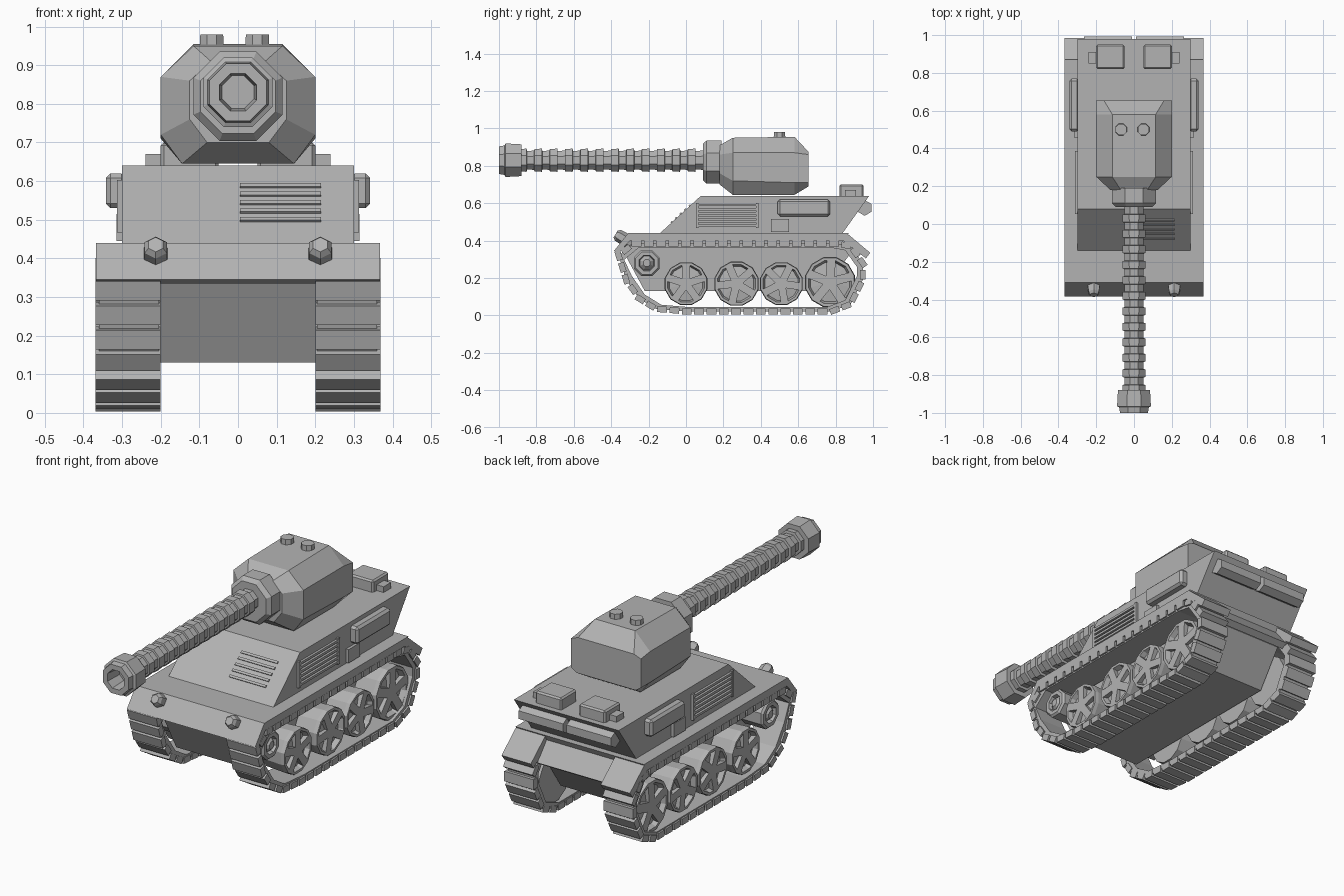
import bpy, bmesh, math
from mathutils import Vector, Matrix

cube = bpy.data.objects.get("Cube")
if cube:
    bpy.data.objects.remove(cube, do_unlink=True)

grey = bpy.data.materials.new("armour grey")
grey.use_nodes = True
COLOUR = (0.45, 0.45, 0.45, 1)
grey.diffuse_color = COLOUR
grey.node_tree.nodes["Principled BSDF"].inputs["Base Color"].default_value = COLOUR


def finish(name, bm):
    bmesh.ops.recalc_face_normals(bm, faces=bm.faces)
    mesh = bpy.data.meshes.new(name)
    bm.to_mesh(mesh)
    bm.free()
    mesh.materials.append(grey)
    obj = bpy.data.objects.new(name, mesh)
    bpy.context.collection.objects.link(obj)
    return obj


def loft(bm, rings, cap=True, closed=False):
    """Skin a list of equal-length point rings."""
    loops = [[bm.verts.new(p) for p in ring] for ring in rings]
    pairs = list(zip(loops, loops[1:]))
    if closed:
        pairs.append((loops[-1], loops[0]))
    for a, b in pairs:
        for i in range(len(a)):
            j = (i + 1) % len(a)
            bm.faces.new((a[i], a[j], b[j], b[i]))
    if cap and not closed:
        bm.faces.new(loops[0])
        bm.faces.new(loops[-1])


def prism(name, profile, x0, x1):
    """Extrude a (y, z) profile across x."""
    bm = bmesh.new()
    loft(bm, [[(x, y, z) for y, z in profile] for x in (x0, x1)])
    return finish(name, bm)


def add_box(bm, centre, size, rot=None):
    m = Matrix.Translation(centre) @ (rot or Matrix()) @ Matrix.Diagonal((*size, 1))
    bmesh.ops.create_cube(bm, size=1, matrix=m)


def box(name, lo, hi, bevel=0.0):
    bm = bmesh.new()
    lo, hi = Vector(lo), Vector(hi)
    add_box(bm, (lo + hi) / 2, hi - lo)
    if bevel:
        bmesh.ops.bevel(bm, geom=bm.edges[:], offset=bevel, segments=1, affect='EDGES')
    return finish(name, bm)


def turned(name, centre, direction, profile, sides=8, cap=True):
    """Turn (distance, radius) pairs around an axis."""
    bm = bmesh.new()
    rot = Vector(direction).to_track_quat('Z', 'Y')
    rings = []
    for d, r in profile:
        rings.append([Vector(centre) + rot @ Vector((
            r * math.cos((i + .5) * math.tau / sides),
            r * math.sin((i + .5) * math.tau / sides), d)) for i in range(sides)])
    loft(bm, rings, cap)
    return finish(name, bm)


# Hull
prism("lower_hull", [(-.35, .37), (-.22, .13), (.74, .13), (.87, .32), (.85, .42), (-.3, .42)], -.2, .2)
prism("upper_hull", [(-.15, .43), (.08, .64), (.98, .64), (.83, .43)], -.3, .3)
prism("fender_deck", [(-.385, .345), (-.31, .44), (.87, .44), (.85, .4), (-.3, .4), (-.36, .335)], -.368, .368)
prism("rear_plate", [(.84, .43), (.93, .32), (.9, .3), (.8, .4)], -.21, .21)

# Turret: rings from front to back, each a chamfered outline
def outline(y, half, top_half, low_half, z0, z1, z2, z3):
    right = [(low_half, y, z0), (half, y, z1), (half, y, z2), (top_half, y, z3)]
    return right + [(-x, yy, z) for x, yy, z in reversed(right)]

bm = bmesh.new()
loft(bm, [outline(.18, .125, .07, .08, .7, .76, .86, .91),
          outline(.25, .2, .115, .145, .645, .72, .87, .95),
          outline(.58, .2, .115, .145, .645, .71, .87, .955),
          outline(.655, .2, .16, .17, .69, .71, .86, .875)])
finish("turret", bm)
turned("gun_collar", (0, .19, .82), (0, -1, 0), [(0, .125), (.08, .125), (.1, .105), (.1, .08)])
for x in (-.068, .05):
    turned("turret_hatch", (x, .5, .945), (0, 0, 1), [(0, .034), (.035, .032)])

# Gun barrel with regular raised bands
bands = [(0, .07)]
for i in range(12):
    d = .01 + i * .082
    bands += [(d, .056), (d + .038, .053), (d + .04, .067), (d + .08, .065)]
bands.append((1.01, .055))
turned("gun_barrel", (0, .1, .83), (0, -1, 0), bands)
turned("gun_muzzle", (0, -.88, .83), (0, -1, 0),
       [(0, .06), (0, .092), (.085, .097), (.09, .085), (.12, .08), (.12, .052), (.03, .045)])

# Louvres on the sloping front
slope = math.atan2(.21, .23)
bm = bmesh.new()
for i in range(5):
    y = -.075 + i * .024
    add_box(bm, (.11, y, .43 + (y + .15) * .913), (.21, .012, .012), Matrix.Rotation(slope, 4, 'X'))
finish("front_louvres", bm)

# Rear deck
for s in (-1, 1):
    x0, x1 = sorted((s * .05, s * .2))
    box("engine_hatch", (x0, .82, .63), (x1, .95, .7), .008)
    x0, x1 = sorted((s * .19, s * .24))
    box("hatch_hinge", (x0, .85, .63), (x1, .91, .67))
    turned("rear_canister", (s * .01, .955, .575), (s, 0, 0), [(0, .042), (.255, .042)], 6)

# Track path shared by both sides
path = [(-.36, .32), (-.32, .19), (-.25, .09), (-.16, .035), (0, .022), (.78, .022),
        (.88, .06), (.945, .19), (.945, .28), (.88, .37), (.8, .385), (-.28, .385)]
pts = [Vector((0, y, z)) for y, z in path]


def walk(step):
    """Evenly spaced points and directions along the closed path."""
    spots, carry = [], 0
    for a, b in zip(pts, pts[1:] + pts[:1]):
        length, d = (b - a).length, (b - a).normalized()
        while carry < length:
            spots.append((a + d * carry, d))
            carry += step
        carry -= length
    return spots


WHEELS = [(0, .17, .118), (.27, .17, .122), (.51, .17, .118), (.77, .178, .138)]
for side, s in (("left", 1), ("right", -1)):
    # Continuous belt
    bm = bmesh.new()
    mid = Vector((0, .29, .2))
    rings = []
    for p in pts:
        inner = p + (mid - p).normalized() * .03
        inner.z = p.z + (.022 if p.z < .2 else -.022)
        rings.append([(s * x, q.y, q.z) for x, q in ((.205, p), (.36, p), (.36, inner), (.205, inner))])
    loft(bm, rings, closed=True)
    finish(side + "_track_belt", bm)
    # Track links
    bm = bmesh.new()
    for p, d in walk(.066):
        rot = Matrix.Rotation(math.atan2(d.z, d.y), 4, 'X')
        add_box(bm, (s * .285, p.y, p.z), (.168, .052, .032), rot)
    finish(side + "_track_links", bm)
    # Road wheels: dished disc with raised spokes
    for n, (y, z, r) in enumerate(WHEELS):
        turned(f"{side}_road_wheel_{n + 1}", (s * .215, y, z), (s, 0, 0),
               [(0, r * .95), (.11, r), (.13, r * .97), (.13, r * .86), (.105, r * .78), (.115, r * .2)], 12)
        bm = bmesh.new()
        for k in range(5):
            rot = Matrix.Rotation(k * math.tau / 5 + n * .4, 4, 'X')
            shift = rot @ Vector((0, 0, r * .45))
            add_box(bm, Vector((s * .33, y, z)) + shift, (.03, r * .34, r * .9), rot)
        finish(f"{side}_wheel_spokes_{n + 1}", bm)
    turned(side + "_drive_wheel", (s * .21, -.21, .28), (s, 0, 0),
           [(0, .075), (.12, .075), (.13, .065), (.13, .045), (.11, .04), (.13, .02)], 8)
    # Rear mudguard flap
    x0, x1 = sorted((s * .2, s * .368))
    prism(side + "_rear_flap", [(.86, .44), (.985, .335), (.962, .305), (.84, .4)], x0, x1)
    # Headlight
    turned(side + "_headlight", (s * .213, -.29, .385), (0, -.85, .5),
           [(0, .03), (.02, .036), (.085, .033), (.1, .022)], 6)
    # Side stowage and small locker
    x0, x1 = sorted((s * .29, s * .342))
    box(side + "_stowage_bin", (x0, .49, .53), (x1, .77, .62), .012)
    x0, x1 = sorted((s * .29, s * .315))
    box(side + "_side_locker", (x0, .455, .445), (x1, .55, .515))
    # Side grille
    bm = bmesh.new()
    for i in range(6):
        add_box(bm, (s * .302, .22, .48 + i * .022), (.02, .32, .012))
    for y in (.06, .38):
        add_box(bm, (s * .303, y, .535), (.02, .014, .135))
    finish(side + "_side_grille", bm)
